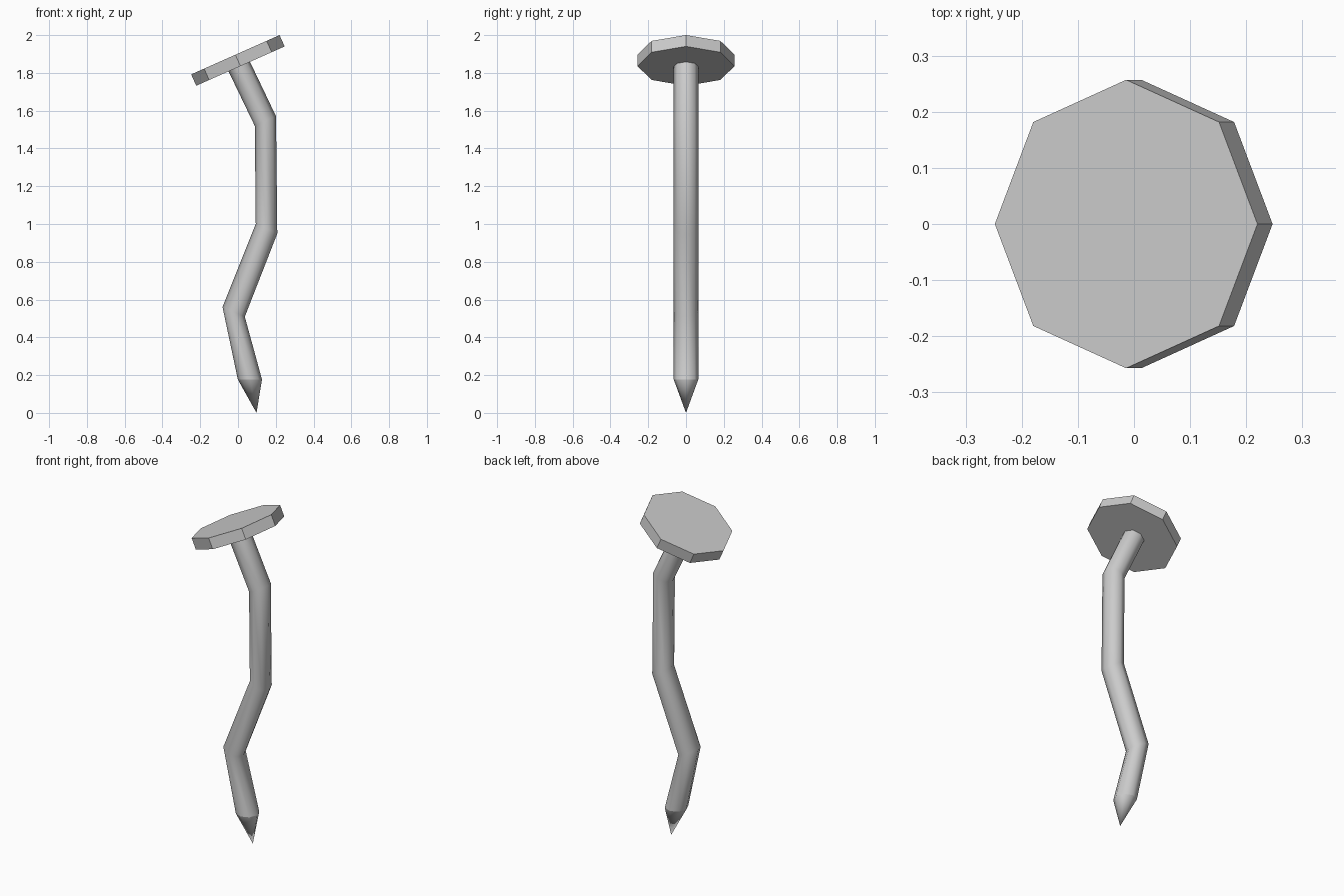
import bpy, bmesh
from math import cos, sin, tau

if "Cube" in bpy.data.objects:
    bpy.data.objects.remove(bpy.data.objects["Cube"])

SIDES = 8


def loft(name, rings, tip=None, cap=False, smooth=True):
    """Skin octagonal rings (centre x, centre z, half-width x, half-width z, radius y), top to bottom."""
    bm = bmesh.new()
    loops = []
    for cx, cz, hx, hz, ry in rings:
        loops.append([bm.verts.new((cx + hx * cos(i * tau / SIDES),
                                    ry * sin(i * tau / SIDES),
                                    cz + hz * cos(i * tau / SIDES)))
                      for i in range(SIDES)])
    for a, b in zip(loops, loops[1:]):
        for i in range(SIDES):
            j = (i + 1) % SIDES
            bm.faces.new((a[i], b[i], b[j], a[j]))
    if tip:
        point = bm.verts.new(tip)
        a = loops[-1]
        for i in range(SIDES):
            bm.faces.new((a[i], point, a[(i + 1) % SIDES]))
    if cap:
        bm.faces.new(loops[0])
        bm.faces.new(list(reversed(loops[-1])))
    for f in bm.faces:
        f.smooth = smooth
    bm.normal_update()
    mesh = bpy.data.meshes.new(name)
    bm.to_mesh(mesh)
    bm.free()
    obj = bpy.data.objects.new(name, mesh)
    bpy.context.collection.objects.link(obj)
    return obj


# Tilted flat head
loft("nail_head", [(-0.014, 1.896, 0.234, 0.104, 0.257),
                   (0.013, 1.836, 0.234, 0.104, 0.257)], cap=True, smooth=False)

# Bent shaft, mitred at every kink
rim = (0.063, 0.177, 0.064, 0.0, 0.065)
loft("bent_shaft", [(0.006, 1.835, 0.057, 0.025, 0.065),
                    (0.145, 1.545, 0.056, 0.026, 0.065),
                    (0.151, 0.975, 0.057, -0.026, 0.065),
                    (-0.023, 0.535, 0.059, -0.026, 0.065),
                    rim])

# Pointed end
loft("nail_point", [rim], tip=(0.098, 0, 0))
